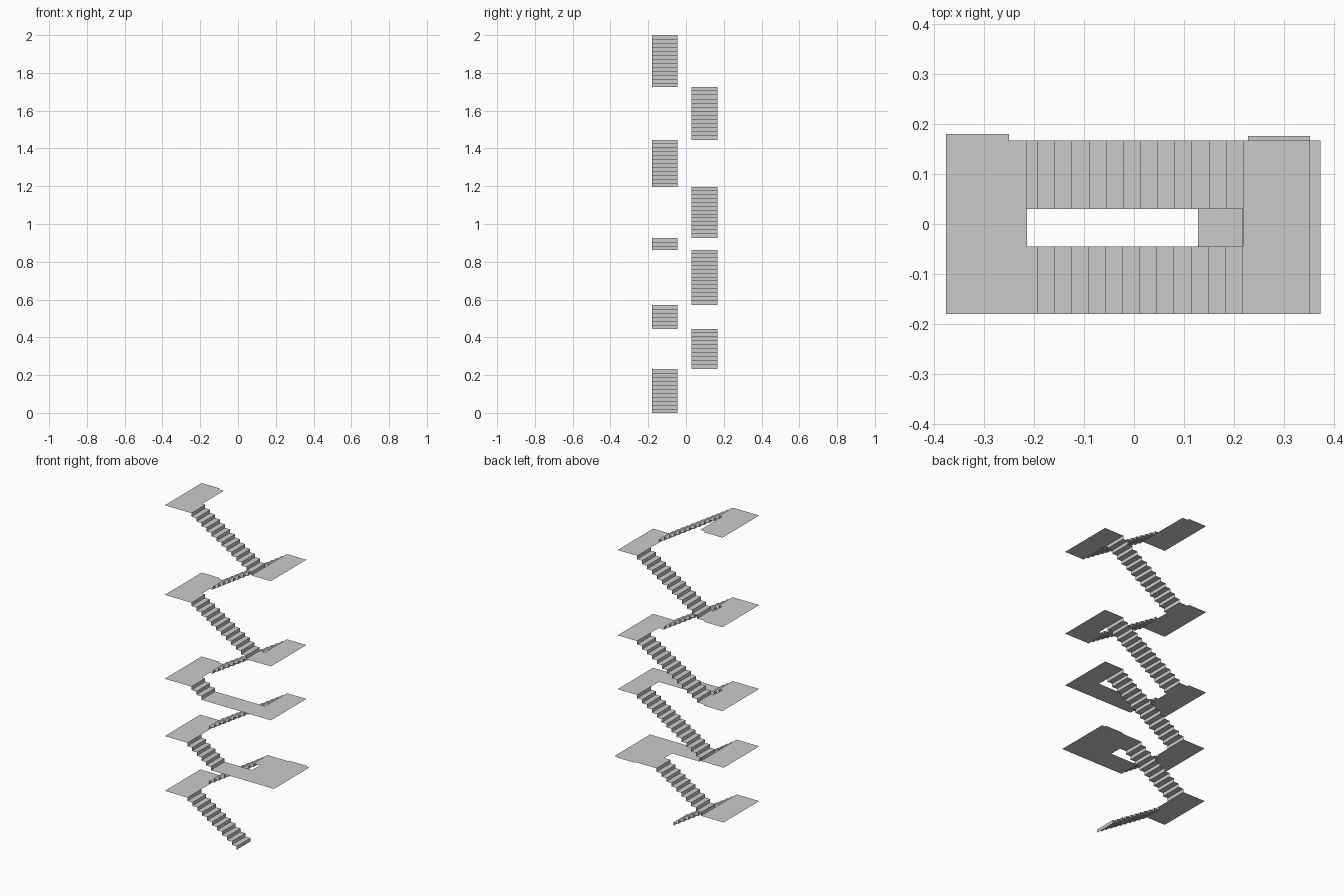
import bpy

if "Cube" in bpy.data.objects:
    bpy.data.objects.remove(bpy.data.objects["Cube"])

# Common plan dimensions
FRONT = (-0.18, -0.045)   # y range of front flights
BACK = (0.03, 0.167)      # y range of back flights
LEFT = -0.375             # outer edge of left landings


def make_mesh(name, verts, faces):
    me = bpy.data.meshes.new(name)
    me.from_pydata(verts, [], faces)
    me.update()
    ob = bpy.data.objects.new(name, me)
    bpy.context.collection.objects.link(ob)
    return ob


def flight(name, yr, x0, x1, z0, z1, risers):
    """Folded sheet of risers and treads from (x0, z0) to (x1, z1)."""
    run, rise = (x1 - x0) / (risers - 1), (z1 - z0) / risers
    prof = [(x0, z0)]
    for i in range(risers):
        prof.append((x0 + i * run, z0 + (i + 1) * rise))
        if i < risers - 1:
            prof.append((x0 + (i + 1) * run, z0 + (i + 1) * rise))
    verts = [(x, y, z) for x, z in prof for y in yr]
    up = x1 > x0
    faces = []
    for i in range(len(prof) - 1):
        q = (2 * i, 2 * i + 2, 2 * i + 3, 2 * i + 1)
        faces.append(q if up else q[::-1])
    make_mesh(name, verts, faces)


def landing(name, z, outer, front, mid, back, ledge=None):
    """Flat U-shaped landing; ledge = (x0, x1, y) strip past the back edge."""
    pts = [(outer, FRONT[0]), (front, FRONT[0]), (front, FRONT[1]), (mid, FRONT[1]),
           (mid, BACK[0]), (back, BACK[0]), (back, BACK[1])]
    if ledge:
        a, b, y = ledge
        pts += [(a, BACK[1]), (a, y), (b, y)]
        if b != outer:
            pts.append((b, BACK[1]))
    if not (ledge and ledge[1] == outer):
        pts.append((outer, BACK[1]))
    order = list(range(len(pts)))
    if outer > 0:
        order.reverse()
    make_mesh(name, [(x, y, z) for x, y in pts], [order])


# Landing heights, bottom to top
Z = [0, 0.233, 0.445, 0.572, 0.8636, 0.927, 1.197, 1.446, 1.7245, 2.0]
ledge = (-0.25, LEFT, 0.18)

# Left landings
landing("left_landing_1", Z[1], LEFT, -0.22, -0.22, -0.22)
landing("left_landing_2", Z[3], LEFT, -0.22, -0.22, -0.22)
landing("left_landing_3", Z[5], LEFT, -0.193, -0.214, -0.193, ledge)
landing("left_landing_4", Z[7], LEFT, -0.193, -0.214, -0.193, ledge)
landing("top_landing", Z[9], LEFT, -0.193, -0.214, -0.2141, ledge)

# Right landings, the lower two with long front walkways
landing("right_landing_1", Z[2], 0.372, -0.06, 0.128, 0.085, (0.228, 0.351, 0.176))
landing("right_landing_2", Z[4], 0.351, -0.125, 0.217, 0.218)
landing("right_landing_3", Z[6], 0.351, 0.18, 0.217, 0.218)
landing("right_landing_4", Z[8], 0.351, 0.217, 0.2175, 0.218)

# Front flights climb to the left, back flights climb to the right
runs = [(FRONT, 0.117, -0.22, 11), (BACK, -0.22, 0.085, 10),
        (FRONT, -0.06, -0.22, 6), (BACK, -0.22, 0.218, 14),
        (FRONT, -0.125, -0.193, 3), (BACK, -0.193, 0.218, 13),
        (FRONT, 0.18, -0.193, 12), (BACK, -0.193, 0.218, 13),
        (FRONT, 0.217, -0.193, 13)]
for i, (yr, x0, x1, n) in enumerate(runs):
    flight(f"stair_flight_{i + 1}", yr, x0, x1, Z[i], Z[i + 1], n)
